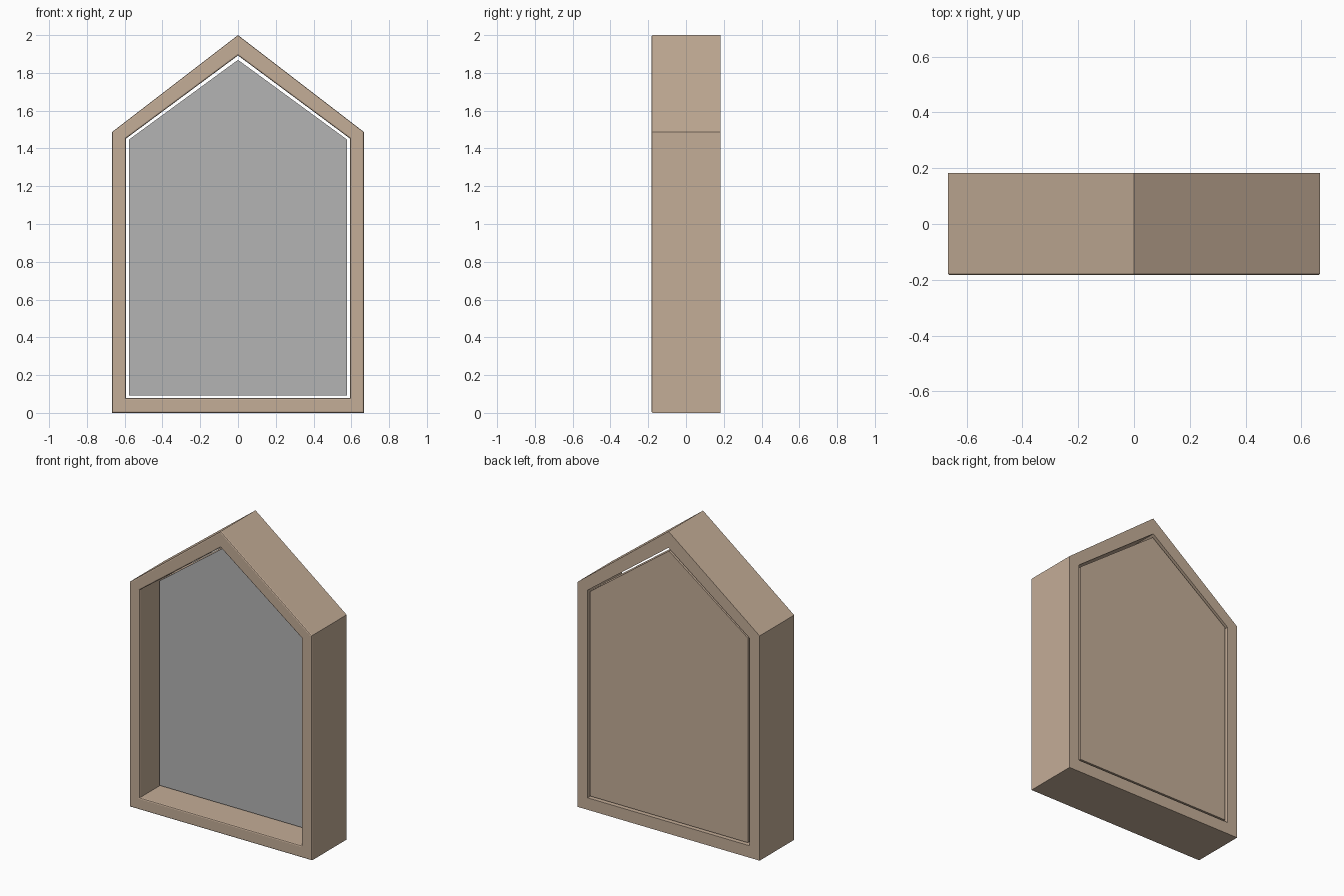
import bpy, bmesh

if "Cube" in bpy.data.objects:
    bpy.data.objects.remove(bpy.data.objects["Cube"])

HALF_DEPTH = 0.183


def material(name, rgb):
    m = bpy.data.materials.new(name)
    m.diffuse_color = (*rgb, 1)
    m.use_nodes = True
    m.node_tree.nodes["Principled BSDF"].inputs["Base Color"].default_value = m.diffuse_color
    return m


def house(half_width, base, eave, apex):
    """House-shaped outline as (x, z) points."""
    return [(-half_width, base), (half_width, base), (half_width, eave),
            (0, apex), (-half_width, eave)]


def finish(bm, name, mat):
    bmesh.ops.recalc_face_normals(bm, faces=bm.faces)
    mesh = bpy.data.meshes.new(name)
    bm.to_mesh(mesh)
    bm.free()
    mesh.materials.append(mat)
    obj = bpy.data.objects.new(name, mesh)
    bpy.context.collection.objects.link(obj)
    return obj


def ring(bm, outline, y):
    return [bm.verts.new((x, y, z)) for x, z in outline]


def slab(name, outline, y0, y1, mat):
    bm = bmesh.new()
    a, b = ring(bm, outline, y0), ring(bm, outline, y1)
    bm.faces.new(a)
    bm.faces.new(b)
    for i in range(len(a)):
        j = (i + 1) % len(a)
        bm.faces.new((a[i], a[j], b[j], b[i]))
    return finish(bm, name, mat)


wood = material("light brown", (0.552, 0.418, 0.310))
grey = material("grey", (0.456, 0.456, 0.456))

# Frame: hollow house-shaped surround, softened on its front edges only
outer = house(0.667, 0.0, 1.487, 2.0)
inner = house(0.592, 0.079, 1.453, 1.892)
bm = bmesh.new()
loops = [ring(bm, outer, -HALF_DEPTH), ring(bm, outer, HALF_DEPTH),
         ring(bm, inner, HALF_DEPTH), ring(bm, inner, -HALF_DEPTH)]
for k in range(4):
    a, b = loops[k], loops[(k + 1) % 4]
    for i in range(5):
        j = (i + 1) % 5
        bm.faces.new((a[i], a[j], b[j], b[i]))
bmesh.ops.recalc_face_normals(bm, faces=bm.faces)
rim = set()
for lp in (loops[0], loops[3]):
    for i in range(5):
        rim.add(bm.edges.get((lp[i], lp[(i + 1) % 5])))
bmesh.ops.bevel(bm, geom=list(rim), offset=0.008, segments=2,
                profile=0.5, affect='EDGES')
finish(bm, "frame", wood)

# Backing panel: floats inside the frame with a narrow gap all round
panel = house(0.577, 0.093, 1.447, 1.869)
slab("backing_panel", panel, 0.012, 0.178, wood)

# Grey face on the front of the panel
slab("front_panel_face", panel, 0.006, 0.012, grey)
